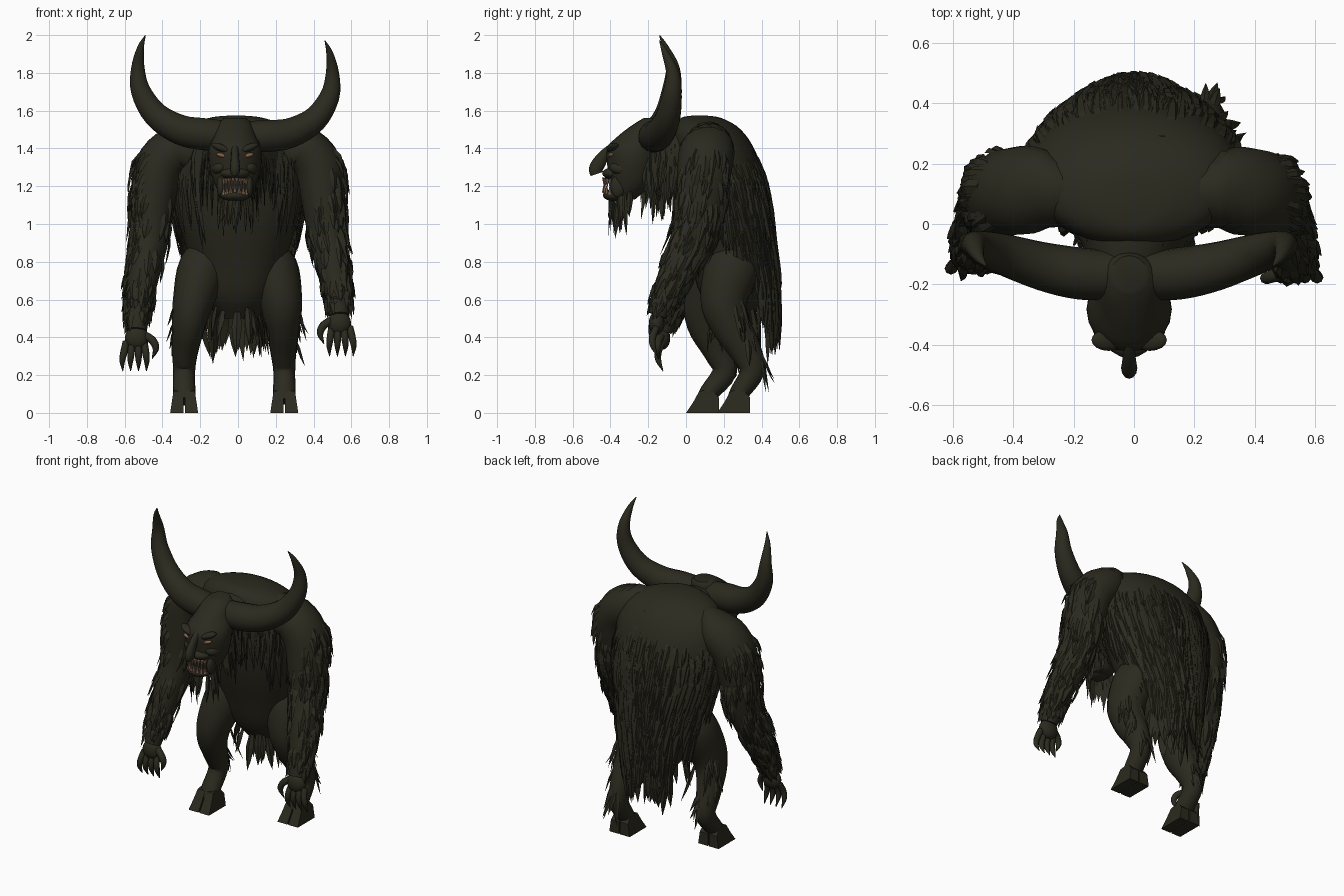
import bpy, bmesh, math, random
from mathutils import Vector, Matrix

random.seed(4)
if "Cube" in bpy.data.objects:
    bpy.data.objects.remove(bpy.data.objects["Cube"], do_unlink=True)

X, Y, Z = Vector((1, 0, 0)), Vector((0, 1, 0)), Vector((0, 0, 1))


def material(name, rgb):
    m = bpy.data.materials.new(name)
    m.use_nodes = True
    m.diffuse_color = (*rgb, 1)
    m.node_tree.nodes["Principled BSDF"].inputs["Base Color"].default_value = (*rgb, 1)
    return m


HIDE = material("dark_olive_hide", (0.024, 0.023, 0.0135))
EYE = material("amber_eye", (0.22, 0.12, 0.06))
TOOTH = material("stained_tooth", (0.25, 0.15, 0.095))


def finish(name, bm, mat=HIDE, smooth=True):
    bmesh.ops.recalc_face_normals(bm, faces=bm.faces)
    me = bpy.data.meshes.new(name)
    for f in bm.faces:
        f.smooth = smooth
    bm.to_mesh(me)
    bm.free()
    if smooth:
        me.set_sharp_from_angle(angle=0.8)
    me.materials.append(mat)
    ob = bpy.data.objects.new(name, me)
    bpy.context.collection.objects.link(ob)
    return ob


def dense(stations, steps=4):
    """Catmull-Rom smoothing of (x, y, z, rx, ry) stations."""
    p = [Vector(s) for s in stations]
    p = [p[0] * 2 - p[1]] + p + [p[-1] * 2 - p[-2]]
    out = []
    for a, b, c, d in zip(p, p[1:], p[2:], p[3:]):
        for k in range(steps):
            t = k / steps
            out.append((b * 2 + (c - a) * t + (a * 2 - b * 5 + c * 4 - d) * t * t
                        + (b * 3 - a - c * 3 + d) * t ** 3) / 2)
    return out + [p[-2]]


def frames(stations, ref=None):
    """Centre and two scaled axes of each ring; rings are level without ref."""
    pts = dense(stations)
    cen = [Vector(p[:3]) for p in pts]
    out = []
    for i, p in enumerate(pts):
        a, b = X, Y
        if ref:
            t = (cen[min(i + 1, len(cen) - 1)] - cen[max(i - 1, 0)]).normalized()
            a = (ref - t * ref.dot(t)).normalized()
            b = a.cross(t)
        out.append((cen[i], a * max(p[3], 0.002), b * max(p[4], 0.002)))
    return out


def loft(name, stations, ref=None, sides=16):
    bm = bmesh.new()
    rings = []
    for c, a, b in frames(stations, ref):
        angs = [math.tau * k / sides for k in range(sides)]
        rings.append([bm.verts.new(c + a * math.cos(q) + b * math.sin(q)) for q in angs])
    for r, s in zip(rings, rings[1:]):
        for k in range(sides):
            n = (k + 1) % sides
            bm.faces.new((r[k], r[n], s[n], s[k]))
    bm.faces.new(rings[0])
    bm.faces.new(rings[-1])
    return finish(name, bm)


def ellipsoid(name, loc, size, roll=0, mat=HIDE):
    bm = bmesh.new()
    m = Matrix.Translation(loc) @ Matrix.Rotation(roll, 4, "Y") @ Matrix.Diagonal((*size, 1))
    bmesh.ops.create_uvsphere(bm, u_segments=16, v_segments=10, radius=1, matrix=m)
    return finish(name, bm, mat)


def sample(fr, u, q):
    u = u * (len(fr) - 1)
    i = max(0, min(int(u), len(fr) - 2))
    f = u - i
    g = min(f, 1)
    out = fr[i][1].lerp(fr[i + 1][1], g) * math.cos(q) + fr[i][2].lerp(fr[i + 1][2], g) * math.sin(q)
    return fr[i][0].lerp(fr[i + 1][0], f) + out, out.normalized()


def fur(name, stations, ref, layers):
    """Tapered locks; layer = count, u range, angle range, length, width, lift, hang."""
    bm = bmesh.new()
    fr = frames(stations, ref)
    total = sum((a[0] - b[0]).length for a, b in zip(fr, fr[1:]))
    for count, us, qs, length, width, lift, hang in layers:
        for _ in range(count):
            u, q = random.uniform(*us), math.radians(random.uniform(*qs))
            size = length * random.uniform(0.65, 1.25)
            w = width * random.uniform(0.7, 1.2)
            rise, sway = lift * random.uniform(0.2, 1.2), random.uniform(-0.15, 0.15) * size
            root, n = sample(fr, u, q)
            spine = []
            for t in (0, 0.35, 0.7, 1):
                p = root - Z * size * t if hang else sample(fr, u + size * t / total, q)[0]
                spine.append(p + n * (rise * t ** 1.5 + 0.004 - 0.01 * (t == 0)))
            side = (spine[1] - spine[0]).cross(n).normalized()
            rings = []
            for p, s, t in zip(spine, (0.6, 1, 0.65), (0, 0.35, 0.7)):
                p = p + side * sway * t
                rings.append([bm.verts.new(v) for v in
                              (p - side * w * s / 2, p + side * w * s / 2, p + n * w * s * 0.25)])
            tip = bm.verts.new(spine[3] + side * sway)
            for k in range(3):
                m = (k + 1) % 3
                for r, s in zip(rings, rings[1:]):
                    bm.faces.new((r[k], r[m], s[m], s[k]))
                bm.faces.new((rings[2][k], rings[2][m], tip))
            bm.faces.new(rings[0])
    return finish(name, bm, smooth=False)


# Torso and the long cloak of back fur
torso = [(-.01, .07, 1.575, .03, .03), (-.01, .08, 1.56, .15, .11), (0, .11, 1.5, .29, .18),
         (0, .15, 1.38, .355, .22), (0, .175, 1.2, .35, .245), (0, .2, 1, .31, .24),
         (0, .23, .8, .25, .21), (0, .25, .62, .19, .17), (0, .26, .5, .1, .09)]
loft("torso", torso, sides=28)
cloak = [(0, .115, 1.49, .295, .185), (0, .165, 1.22, .36, .255), (0, .205, .95, .32, .255),
         (0, .24, .7, .26, .245), (0, .26, .45, .22, .225), (0, .27, .25, .19, .2)]
fur("back_fur", cloak, None, [
    (290, (0, 0.3), (-8, 188), .27, .046, .01, 0),
    (210, (0.25, 0.46), (12, 168), .29, .05, .012, 0),
    (60, (0.44, 0.58), (38, 142), .3, .05, .012, 0),
    (40, (0.55, 0.74), (48, 132), .28, .05, .012, 0)])
fur("loin_fur", torso, None, [(13, (0.92, 0.99), (185, 355), .19, .05, .03, 1),
                              (14, (0.92, 0.99), (0, 180), .22, .05, .03, 1)])
fur("chest_fur", torso, None, [(16, (0.3, 0.5), q, .22, .04, .02, 0) for q in ((185, 235), (305, 355))])

# Neck, head and face, set slightly off the middle
MID = -.016
neck = [(MID, -.22, 1.38, .1, .11), (MID, -.12, 1.39, .14, .14), (0, .02, 1.36, .23, .19),
        (0, .12, 1.34, .25, .2)]
loft("neck", neck, X)
head = [(MID, -.165, 1.56, .06, .06), (MID, -.185, 1.53, .09, .09), (MID, -.225, 1.47, .11, .13),
        (MID, -.275, 1.4, .138, .145), (MID, -.285, 1.31, .138, .132), (MID, -.295, 1.21, .108, .112),
        (MID, -.33, 1.13, .06, .06)]
loft("head", head, sides=20)
ellipsoid("muzzle", (MID, -.372, 1.268), (.082, .072, .034))
ellipsoid("lower_jaw", (MID, -.37, 1.152), (.08, .07, .034))
loft("nose", [(MID, -.38, 1.415, .02, .02), (MID, -.425, 1.375, .02, .026),
              (MID, -.46, 1.325, .024, .036), (MID, -.478, 1.29, .027, .036),
              (MID, -.472, 1.265, .022, .034)], X, 12)
for s, label in ((1, "left"), (-1, "right")):
    ellipsoid(label + "_brow", (MID + s * .068, -.385, 1.4), (.062, .036, .02), -s * 0.4)
    ellipsoid(label + "_eye", (MID + s * .068, -.395, 1.363), (.033, .018, .012), -s * 0.25, EYE)
    ellipsoid(label + "_cheek", (MID + s * .075, -.33, 1.3), (.05, .075, .04), s * 0.5)
    ellipsoid(label + "_mouth_corner", (MID + s * .075, -.36, 1.2), (.022, .04, .06))

bm = bmesh.new()
for row, z, flip in ((8, 1.226, math.pi), (7, 1.19, 0)):
    for i in range(row):
        q = math.radians(212 + 116 * i / (row - 1))
        at = (MID + .07 * math.cos(q), -.368 + .066 * math.sin(q), z - .012 * abs(math.cos(q)))
        m = Matrix.Translation(at) @ Matrix.Rotation(flip, 4, "X")
        bmesh.ops.create_cone(bm, cap_ends=True, segments=6, radius1=.011, radius2=.002, depth=.045, matrix=m)
finish("teeth", bm, TOOTH)

fur("beard", head, None, [(26, (0.9, 0.99), (170, 370), .19, .03, .01, 1)])
fur("mane", neck, X, [(34, (0.02, 0.6), (-30, 50), .26, .036, .02, 1),
                      (34, (0.02, 0.6), (130, 210), .26, .036, .02, 1),
                      (22, (0.02, 0.5), (220, 320), .2, .036, .01, 1)])

# Horns, tilted slightly with the head
horn = [(.04, -.17, 1.465, .08), (.16, -.165, 1.47, .086), (.29, -.14, 1.49, .08), (.42, -.1, 1.565, .068),
        (.5, -.075, 1.69, .053), (.515, -.07, 1.81, .036), (.5, -.11, 1.92, .018), (.475, -.14, 1.985, .002)]
for s, label in ((1, "left"), (-1, "right")):
    loft(label + "_horn", [(s * x - .015, y, z - s * x * .03, r, r) for x, y, z, r in horn], Y, 18)

# Arms with shaggy fur, and clawed hands
arm = [(.2, .09, 1.42, .1, .12), (.33, .11, 1.4, .125, .145), (.42, .1, 1.31, .13, .145), (.45, .08, 1.15, .118, .135),
       (.465, .05, .97, .1, .118), (.5, -.03, .79, .085, .1), (.525, -.1, .64, .068, .072),
       (.535, -.15, .515, .052, .05)]
for s, label, drop, back in ((1, "left", 0, 0), (-1, "right", .08, .03)):
    st = [(s * x, y + back * (1.5 - z), z - drop * (1.5 - z), rx, ry) for x, y, z, rx, ry in arm]
    loft(label + "_arm", st, X)
    out = (-60, 90) if s > 0 else (90, 240)
    fur(label + "_arm_fur", st, X, [(100, (0.25, 0.9), out, .13, .046, .022, 0),
                                    (80, (0.4, 0.92), (0, 360), .12, .046, .015, 0),
                                    (40, (0.78, 0.92), (0, 360), .09, .04, .015, 0)])
    h = Vector(st[-1][:3]) + Vector((0, -.005, -.04))
    ellipsoid(label + "_palm", h, (.064, .042, .062))
    for i in range(4):
        o = (i - 1.2) * .032 * s
        loft(label + "_finger_%d" % (i + 1),
             [(h.x + o * k, h.y - dy, h.z - dz, r, r) for k, dy, dz, r in
              ((1, 0, .02, .018), (1.2, .022, .075, .019), (1.35, .02, .12, .015), (1.3, -.004, .175, .002))], X, 8)
    loft(label + "_thumb", [(h.x - s * dx, h.y - dy, h.z - dz, r, r) for dx, dy, dz, r in
         ((.03, 0, -.02, .022), (.08, .02, .01, .022), (.1, .025, .055, .017), (.08, .02, .11, .002))], X, 8)

# Bent legs, the left one set further back, with cloven hooves
legs = {"left": [(.13, .26, .87, .08, .1), (.185, .245, .77, .13, .145), (.225, .2, .6, .115, .125),
                 (.235, .235, .47, .095, .105), (.24, .315, .33, .07, .085), (.245, .35, .22, .058, .065),
                 (.245, .285, .11, .06, .052), (.245, .265, .06, .06, .05)],
        "right": [(-.13, .24, .87, .08, .1), (-.185, .19, .77, .13, .145), (-.235, .115, .6, .11, .125),
                  (-.26, .11, .47, .09, .105), (-.28, .17, .33, .07, .08), (-.285, .205, .22, .058, .065),
                  (-.285, .125, .11, .06, .052), (-.285, .1, .06, .06, .05)]}
hoof_profile = [(-.1, 0), (.075, 0), (.075, .08), (.035, .125), (-.03, .115), (-.06, .06)]
for label, st in legs.items():
    loft(label + "_leg", st, X)
    out = (20, 60) if label == "left" else (120, 160)
    fur(label + "_leg_fur", st, X, [(13, (0.35, 0.68), (55, 125), .19, .036, .06, 1),
                                    (9, (0.28, 0.58), out, .17, .036, .05, 1)])
    x, y = st[-1][0], st[-1][1]
    for s in (-1, 1):
        bm = bmesh.new()
        f = bm.faces.new([bm.verts.new((x + s * .004, y + dy, z)) for dy, z in hoof_profile])
        ext = bmesh.ops.extrude_face_region(bm, geom=[f])["geom"]
        for v in ext:
            if isinstance(v, bmesh.types.BMVert):
                v.co.x += s * (.07 - .15 * v.co.z)
        finish(label + ("_outer" if s * x > 0 else "_inner") + "_hoof", bm, smooth=False)
